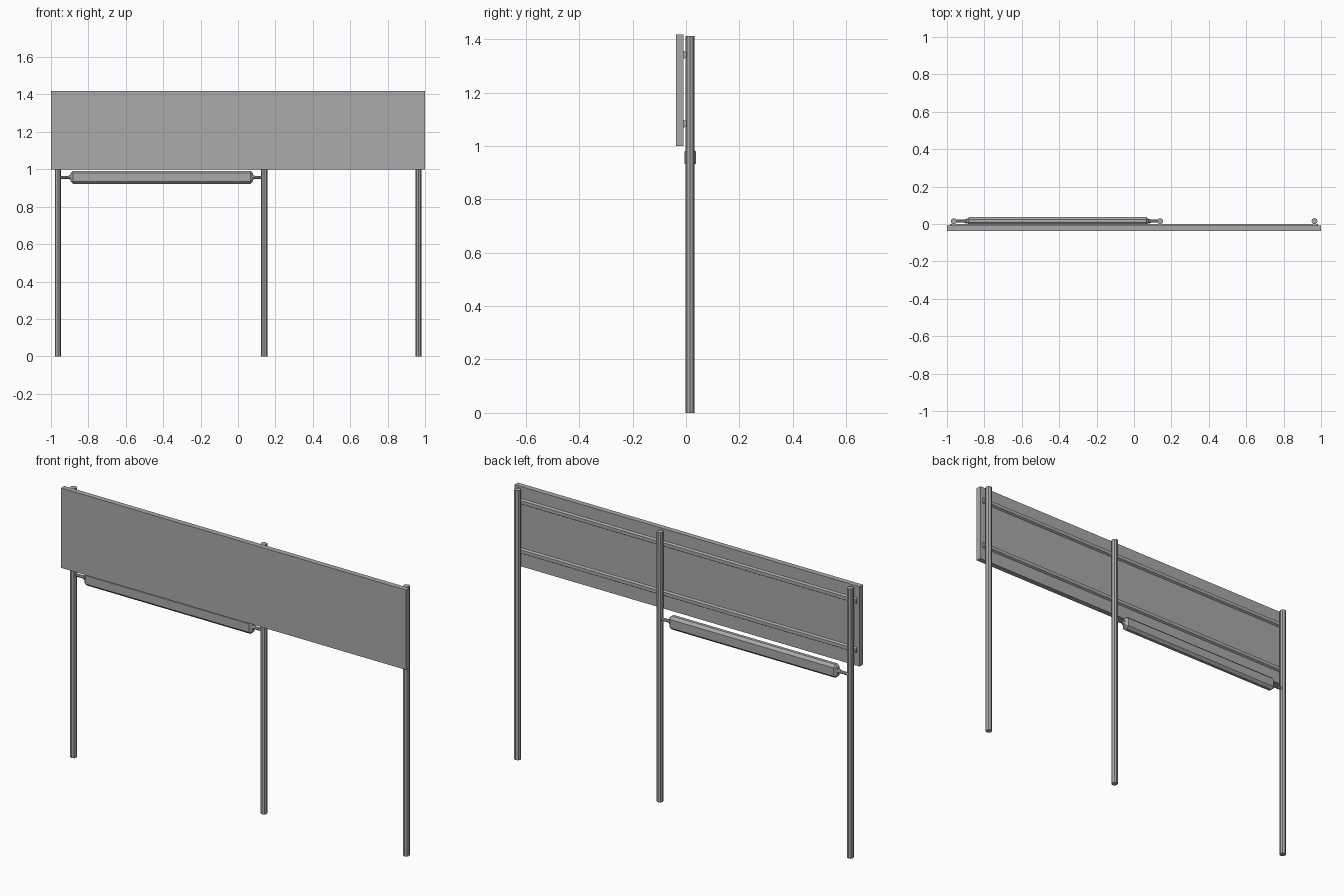
import bpy
import bmesh
from mathutils import Matrix, Vector

cube = bpy.data.objects.get("Cube")
if cube:
    bpy.data.objects.remove(cube)

grey = bpy.data.materials.new("metal_grey")
grey.use_nodes = True
grey.diffuse_color = (0.4, 0.4, 0.4, 1)
grey.node_tree.nodes["Principled BSDF"].inputs["Base Color"].default_value = (0.4, 0.4, 0.4, 1)

POST_Y = 0.015


def finish(name, bm):
    bmesh.ops.recalc_face_normals(bm, faces=bm.faces)
    mesh = bpy.data.meshes.new(name)
    bm.to_mesh(mesh)
    bm.free()
    mesh.materials.append(grey)
    obj = bpy.data.objects.new(name, mesh)
    bpy.context.collection.objects.link(obj)
    return obj


def box(name, low, high, bevel=0):
    low, high = Vector(low), Vector(high)
    bm = bmesh.new()
    bmesh.ops.create_cube(bm, size=1, matrix=Matrix.Translation((low + high) / 2)
                          @ Matrix.Diagonal((*(high - low), 1)))
    if bevel:
        bmesh.ops.bevel(bm, geom=bm.edges[:], offset=bevel, segments=1,
                        affect='EDGES', profile=0.5)
    return finish(name, bm)


def rod(name, start, end, r1, r2, sides=8):
    start, end = Vector(start), Vector(end)
    axis = end - start
    turn = Vector((0, 0, 1)).rotation_difference(axis).to_matrix().to_4x4()
    bm = bmesh.new()
    bmesh.ops.create_cone(bm, cap_ends=True, segments=sides, radius1=r1, radius2=r2,
                          depth=axis.length,
                          matrix=Matrix.Translation((start + end) / 2) @ turn)
    return finish(name, bm)


def rail(name, z):
    # Trapezoid strip, wide against the board and narrow at the posts
    profile = [(-0.009, -0.015), (-0.009, 0.015), (0.001, 0.009), (0.001, -0.009)]
    bm = bmesh.new()
    face = bm.faces.new([bm.verts.new((-0.985, y, z + dz)) for y, dz in profile])
    new = bmesh.ops.extrude_face_region(bm, geom=[face])["geom"]
    verts = [v for v in new if isinstance(v, bmesh.types.BMVert)]
    bmesh.ops.translate(bm, verts=verts, vec=(1.97, 0, 0))
    return finish(name, bm)


# Board and its back rails
box("sign_board", (-1, -0.037, 1.0), (1, -0.009, 1.418))
rail("upper_rail", 1.341)
rail("lower_rail", 1.083)

# Posts
for name, x in (("right_post", -0.963), ("middle_post", 0.14), ("left_post", 0.965)):
    rod(name, (x, POST_Y, 0), (x, POST_Y, 1.412), 0.0165, 0.0165)

# Chamfered housing hung between two posts
LAMP_Z = 0.957
box("housing", (-0.895, -0.005, 0.922), (0.08, 0.037, 0.992), 0.013)
for side, post_x, body_x in (("right", -0.963, -0.893), ("left", 0.14, 0.078)):
    neck_x = body_x + (post_x - body_x) * 0.2
    rod(side + "_pin", (post_x, POST_Y, LAMP_Z), (body_x, POST_Y, LAMP_Z), 0.008, 0.008)
    rod(side + "_collar", (neck_x, POST_Y, LAMP_Z), (body_x, POST_Y, LAMP_Z), 0.008, 0.014)
